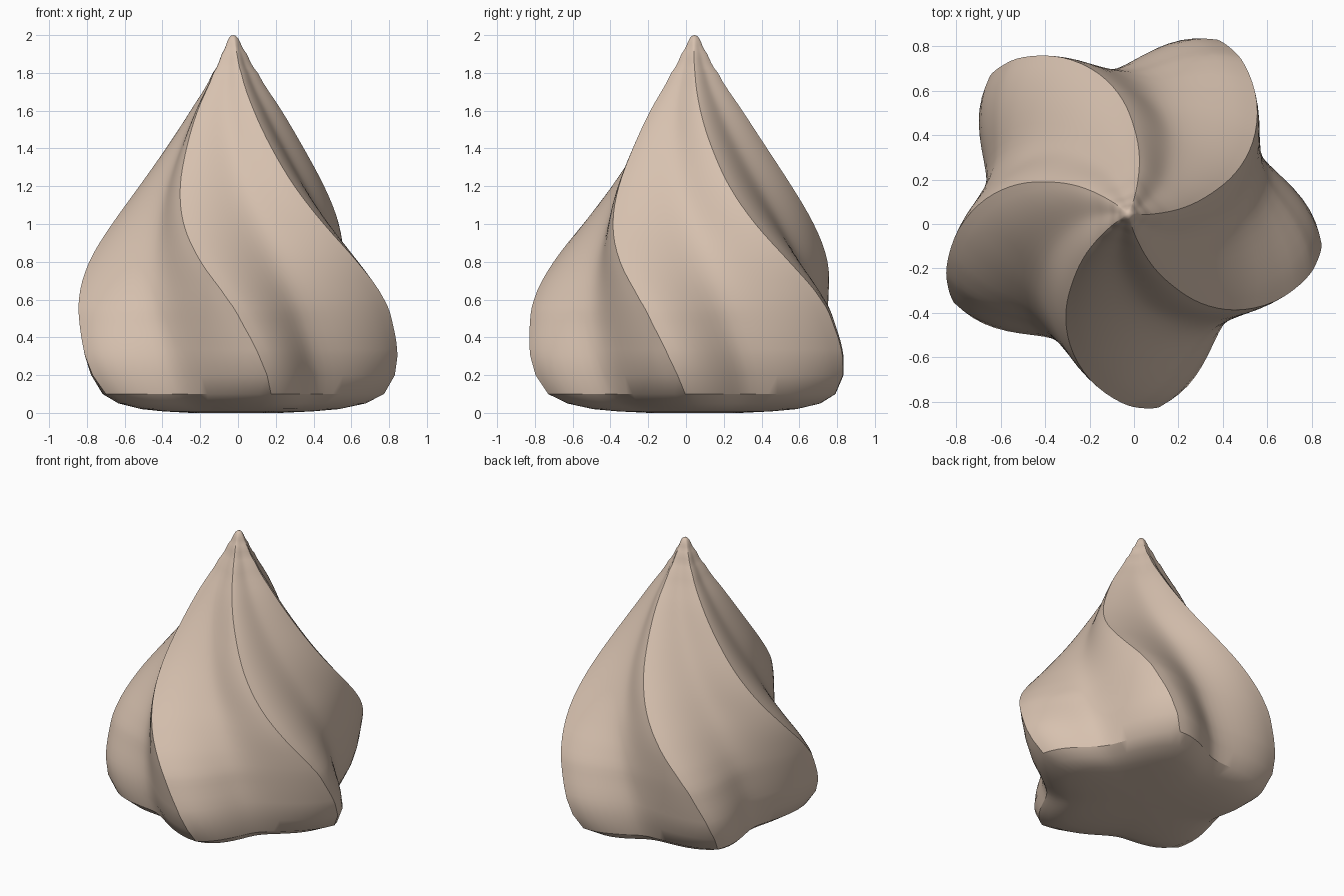
import bpy, bmesh, math

if "Cube" in bpy.data.objects:
    bpy.data.objects.remove(bpy.data.objects["Cube"])

LOBES = 5
SIDE = 9                               # segments on each flank of a ridge
AXIS = (-0.025, 0.045)

# height, ridge radius, ridge angle (deg), valley depth ratio, valley position,
# ridge sharpness on the rear flank, ridge sharpness on the leading flank
KEYS = [
    (0.10, 0.80, -3.5, 0.225, 0.45, 0.30, 0.45),
    (0.20, 0.86, -6, 0.245, 0.45, 0.30, 0.5),
    (0.30, 0.88, -9, 0.255, 0.45, 0.32, 0.55),
    (0.45, 0.875, -14, 0.26, 0.46, 0.35, 0.6),
    (0.60, 0.85, -20, 0.26, 0.48, 0.42, 0.65),
    (0.80, 0.765, -31, 0.255, 0.52, 0.50, 0.7),
    (1.00, 0.645, -42, 0.25, 0.55, 0.55, 0.7),
    (1.20, 0.515, -51, 0.24, 0.54, 0.60, 0.7),
    (1.40, 0.385, -58, 0.235, 0.52, 0.60, 0.7),
    (1.60, 0.258, -65, 0.23, 0.50, 0.60, 0.7),
    (1.80, 0.130, -71, 0.22, 0.50, 0.60, 0.7),
    (1.90, 0.072, -74, 0.18, 0.50, 0.60, 0.7),
    (1.96, 0.038, -75, 0.10, 0.50, 0.60, 0.7),
]


def catmull(a, b, c, d, t):
    return 0.5 * (2*b + (c-a)*t + (2*a-5*b+4*c-d)*t*t + (3*b-a-3*c+d)*t**3)


def body_levels(steps=4):
    """Smoothly interpolated rows between the key rows."""
    rows = []
    last = len(KEYS) - 1
    for i in range(last):
        quad = [KEYS[max(i-1, 0)], KEYS[i], KEYS[i+1], KEYS[min(i+2, last)]]
        n = 1 if KEYS[i+1][0] < 0.35 else steps
        for j in range(n):
            t = j / n
            row = [catmull(*col, t) for col in zip(*quad)]
            row[0] = KEYS[i][0] + (KEYS[i+1][0] - KEYS[i][0]) * t
            rows.append(row)
    rows.append(KEYS[-1])
    return rows


def flank(s, sharp):
    """Drop from ridge (s=0) to valley (s=1); sharp=0 rounds the ridge."""
    return (1-sharp) * s*s*(3 - 2*s) + sharp * (1 - (1-s)**2)


def ring(bm, z, radius, angle, depth, valley, rear, lead):
    """One twisted star-shaped section with a ridge at each lobe."""
    samples = [(valley * i / SIDE, flank(i / SIDE, rear)) for i in range(SIDE)]
    for i in range(SIDE):
        u = 1 - i / SIDE
        samples.append((1 - (1-valley) * u, flank(u, lead)))
    verts = []
    for k in range(LOBES):
        for t, drop in samples:
            a = math.radians(angle) + (k + t) * math.tau / LOBES
            r = radius * (1 - depth * drop)
            verts.append(bm.verts.new((AXIS[0] + r*math.cos(a),
                                       AXIS[1] + r*math.sin(a), z)))
    return verts


# Rounded underside, twisted body and small blunt tip
levels = [(0.0, 0.25, 3, 0.10, 0.45, 0, 0), (0.008, 0.42, 2, 0.15, 0.45, 0, 0),
          (0.02, 0.56, 1, 0.18, 0.45, 0.05, 0.05),
          (0.05, 0.70, -1, 0.205, 0.45, 0.15, 0.2)]
levels += body_levels()
levels += [(1.985, 0.024, -76, 0.05, 0.5, 0, 0),
           (1.996, 0.013, -76, 0.0, 0.5, 0, 0)]

bm = bmesh.new()
rings = [ring(bm, *row) for row in levels]
count = len(rings[0])
for low, high in zip(rings, rings[1:]):
    for i in range(count):
        j = (i + 1) % count
        bm.faces.new((low[i], low[j], high[j], high[i]))

# Close bottom and tip
for loop, z in ((list(reversed(rings[0])), 0.0), (rings[-1], 2.0)):
    centre = bm.verts.new((AXIS[0], AXIS[1], z))
    for i in range(count):
        bm.faces.new((loop[i], loop[(i + 1) % count], centre))
bmesh.ops.recalc_face_normals(bm, faces=bm.faces[:])

mesh = bpy.data.meshes.new("swirl_dollop")
bm.to_mesh(mesh)
bm.free()
dollop = bpy.data.objects.new("swirl_dollop", mesh)
bpy.context.collection.objects.link(dollop)

# Single beige cream colour
cream = bpy.data.materials.new("beige_cream")
cream.diffuse_color = (0.68, 0.535, 0.43, 1.0)
cream.use_nodes = True
cream.node_tree.nodes["Principled BSDF"].inputs["Base Color"].default_value = cream.diffuse_color
mesh.materials.append(cream)

# Smooth surface with crisp ridges
bpy.context.view_layer.objects.active = dollop
dollop.select_set(True)
bpy.ops.object.shade_smooth_by_angle(angle=math.radians(32))
